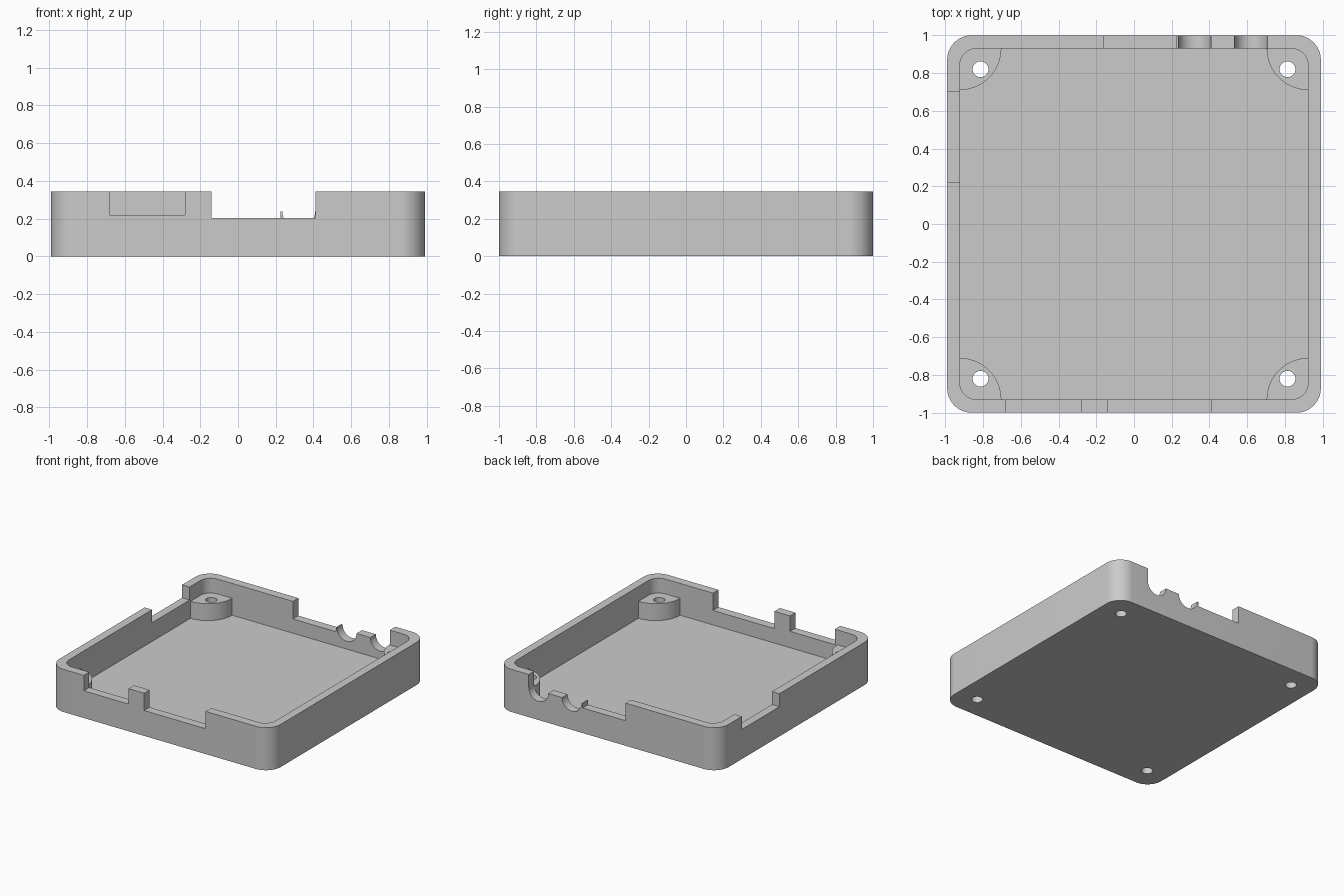
import bpy, bmesh, math
from mathutils import Matrix, Vector

if "Cube" in bpy.data.objects:
    bpy.data.objects.remove(bpy.data.objects["Cube"], do_unlink=True)

HX, HY, H = 0.99, 1.0, 0.345      # outer half sizes and height
IX, IY = 0.923, 0.93              # inner half sizes
FLOOR, BOSS_TOP = 0.088, 0.225

grey = bpy.data.materials.new("plain grey")
grey.use_nodes = True
grey.diffuse_color = (0.6, 0.6, 0.6, 1)
grey.node_tree.nodes["Principled BSDF"].inputs["Base Color"].default_value = (0.6, 0.6, 0.6, 1)


def make(name, bm):
    bmesh.ops.recalc_face_normals(bm, faces=bm.faces)
    mesh = bpy.data.meshes.new(name)
    bm.to_mesh(mesh)
    bm.free()
    mesh.materials.append(grey)
    ob = bpy.data.objects.new(name, mesh)
    bpy.context.collection.objects.link(ob)
    return ob


def rounded_block(name, hx, hy, z0, z1, r, steps=12):
    bm = bmesh.new()
    ring = []
    for q, (sx, sy) in enumerate([(1, 1), (-1, 1), (-1, -1), (1, -1)]):
        for i in range(steps + 1):
            a = (q + i / steps) * math.pi / 2
            ring.append(bm.verts.new((sx * (hx - r) + r * math.cos(a),
                                      sy * (hy - r) + r * math.sin(a), z0)))
    face = bm.faces.new(ring)
    up = bmesh.ops.extrude_face_region(bm, geom=[face])["geom"]
    bmesh.ops.translate(bm, vec=(0, 0, z1 - z0),
                        verts=[v for v in up if isinstance(v, bmesh.types.BMVert)])
    return make(name, bm)


def box(name, x0, x1, y0, y1, z0, z1):
    bm = bmesh.new()
    centre = Vector((x0 + x1, y0 + y1, z0 + z1)) / 2
    bmesh.ops.create_cube(bm, size=1, matrix=Matrix.Translation(centre)
                          @ Matrix.Diagonal((x1 - x0, y1 - y0, z1 - z0, 1)))
    return make(name, bm)


def cylinder(name, centre, r, depth, sides, along_y=False):
    bm = bmesh.new()
    turn = Matrix.Rotation(math.pi / 2 if along_y else 0, 4, "X")
    bmesh.ops.create_cone(bm, cap_ends=True, segments=sides, radius1=r, radius2=r,
                          depth=depth, matrix=Matrix.Translation(centre) @ turn)
    return make(name, bm)


def cut(target, tool):
    mod = target.modifiers.new("cut", "BOOLEAN")
    mod.operation = "DIFFERENCE"
    mod.solver = "EXACT"
    mod.object = tool
    bpy.context.view_layer.objects.active = target
    bpy.ops.object.modifier_apply(modifier=mod.name)
    bpy.data.objects.remove(tool, do_unlink=True)


corners = [(sx, sy) for sx in (-1, 1) for sy in (-1, 1)]
tray = rounded_block("enclosure_tray", HX, HY, 0, H, 0.13)

# Hollow interior, leaving the quarter-round corner bosses standing
cavity = rounded_block("cavity_cutter", IX, IY, FLOOR, 0.5, 0.09)
for sx, sy in corners:
    cut(cavity, cylinder("boss_cutter", (sx * IX, sy * IY, BOSS_TOP - 0.2), 0.22, 0.4, 64))
cut(tray, cavity)

# Screw holes through the bosses
for sx, sy in corners:
    cut(tray, cylinder("hole_cutter", (sx * 0.813, sy * 0.82, 0.2), 0.042, 1, 32))

# Front wall notches
cut(tray, box("notch_cutter", -0.68, -0.28, -1.1, -0.91, 0.22, 0.5))
cut(tray, box("notch_cutter", -0.14, 0.41, -1.1, -0.91, 0.205, 0.5))

# Side wall notch
cut(tray, box("notch_cutter", -1.1, -0.91, 0.22, 0.70, 0.24, 0.5))

# Back wall: deep notch, lowered stretch and two round cable cradles
cut(tray, box("notch_cutter", -0.16, 0.224, 0.91, 1.1, 0.203, 0.5))
cut(tray, box("notch_cutter", 0.2, 0.707, 0.91, 1.1, 0.238, 0.5))
for x in (0.322, 0.62):
    cut(tray, cylinder("cradle_cutter", (x, 1.0, 0.238), 0.087, 0.2, 48, True))

# Smooth rounded walls, crisp edges
bpy.ops.object.select_all(action="DESELECT")
tray.select_set(True)
bpy.context.view_layer.objects.active = tray
bpy.ops.object.shade_smooth_by_angle(angle=math.radians(30))
